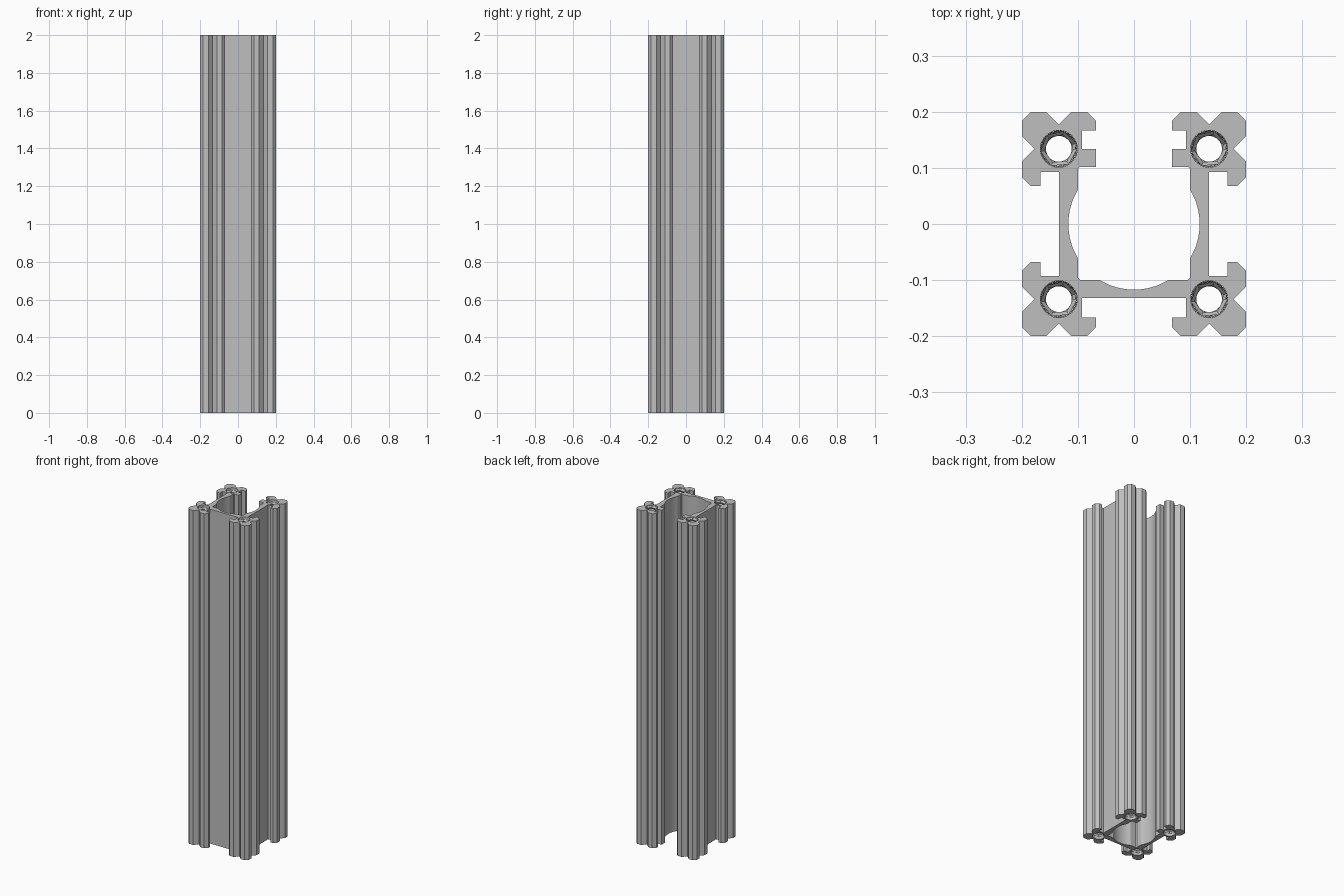
import bpy, bmesh, math

cube = bpy.data.objects.get("Cube")
if cube:
    bpy.data.objects.remove(cube, do_unlink=True)

HEIGHT = 2.0
BORE = 0.134          # bore centre offset from the axis
BORE_R = 0.033
CREST_R = 0.026

metal = bpy.data.materials.new("aluminium_grey")
metal.use_nodes = True
colour = (0.52, 0.52, 0.52, 1)
metal.diffuse_color = colour
metal.node_tree.nodes["Principled BSDF"].inputs["Base Color"].default_value = colour

# Outline of one corner lobe, from the side slot round to the open slot
LOBE = [(0.134, 0.093), (0.167, 0.093), (0.167, 0.068), (0.184, 0.068),
        (0.2, 0.084), (0.2, 0.111), (0.177, 0.134), (0.2, 0.157),
        (0.2, 0.184), (0.184, 0.2), (0.157, 0.2), (0.134, 0.177),
        (0.111, 0.2), (0.084, 0.2), (0.068, 0.184), (0.068, 0.167),
        (0.093, 0.167), (0.093, 0.134)]


def arc(radius, start, end, steps, cx=0, cy=0):
    angles = [math.radians(start + (end - start) * i / steps) for i in range(steps + 1)]
    return [(cx + radius * math.cos(a), cy + radius * math.sin(a)) for a in angles]


def right_half():
    """Outline from the front wall outside, round the right side, to the inside front."""
    front = [(x, -y) for x, y in reversed(LOBE)]
    front[0] = (0.093, -0.132)
    back = LOBE + [(0.068, 0.134), (0.068, 0.102)]
    corner = [(0.096, 0.102), (0.1, 0.098)]
    side_bulge = arc(0.117, 31.3, -31.3, 16)
    fillet = [(0.1, -0.096), (0.096, -0.1)]
    front_bulge = arc(0.117, -58.7, -90, 8)
    return front + back + corner + side_bulge + fillet + front_bulge


def add_loop(curve, points):
    spline = curve.splines.new("POLY")
    spline.points.add(len(points) - 1)
    for p, (x, y) in zip(spline.points, points):
        p.co = (x, y, 0, 1)
    spline.use_cyclic_u = True


# Extruded rail with four bores
half = right_half()
outline = half + [(-x, y) for x, y in reversed(half[:-1])]
curve = bpy.data.curves.new("rail_profile", "CURVE")
curve.dimensions = "2D"
curve.fill_mode = "BOTH"
curve.extrude = HEIGHT / 2
add_loop(curve, outline)
for sx in (-1, 1):
    for sy in (-1, 1):
        add_loop(curve, arc(BORE_R, 0, 345, 23, sx * BORE, sy * BORE))
rail = bpy.data.objects.new("extruded_rail", curve)
bpy.context.collection.objects.link(rail)
rail.location.z = HEIGHT / 2
curve.materials.append(metal)
bpy.ops.object.select_all(action="DESELECT")
rail.select_set(True)
bpy.context.view_layer.objects.active = rail
bpy.ops.object.convert(target="MESH")
rail = bpy.context.view_layer.objects.active
bm = bmesh.new()
bm.from_mesh(rail.data)
bmesh.ops.remove_doubles(bm, verts=bm.verts, dist=0.0001)
bmesh.ops.recalc_face_normals(bm, faces=bm.faces)
bm.to_mesh(rail.data)
bm.free()
bpy.ops.object.shade_smooth_by_angle(angle=math.radians(20))


def thread_mesh(depth=0.16, pitch=0.02, step=2 * math.pi / 6.3):
    """Helical ridge with a triangular section, rising from z = 0."""
    bm = bmesh.new()
    rows = []
    count = int((depth - pitch) / pitch * 2 * math.pi / step)
    for i in range(count + 1):
        a, z = i * step, pitch * i * step / (2 * math.pi)
        rows.append([bm.verts.new((r * math.cos(a), r * math.sin(a), z + h))
                     for r, h in ((BORE_R, 0.001), (CREST_R, pitch / 2), (BORE_R, pitch - 0.001))])
    for a, b in zip(rows, rows[1:]):
        for j in range(3):
            k = (j + 1) % 3
            bm.faces.new((a[j], b[j], b[k], a[k]))
    bm.faces.new(rows[0])
    bm.faces.new(rows[-1])
    bmesh.ops.recalc_face_normals(bm, faces=bm.faces)
    mesh = bpy.data.meshes.new("bore_thread")
    bm.to_mesh(mesh)
    bm.free()
    mesh.materials.append(metal)
    return mesh


# Screw threads at both ends of every bore
thread = thread_mesh()
for sx, side in ((-1, "right"), (1, "left")):
    for sy, end in ((-1, "front"), (1, "back")):
        for z, flip, level in ((0, 0, "bottom"), (HEIGHT, math.pi, "top")):
            ob = bpy.data.objects.new(f"thread_{end}_{side}_{level}", thread)
            ob.location = (sx * BORE, sy * BORE, z)
            ob.rotation_euler.x = flip
            bpy.context.collection.objects.link(ob)
